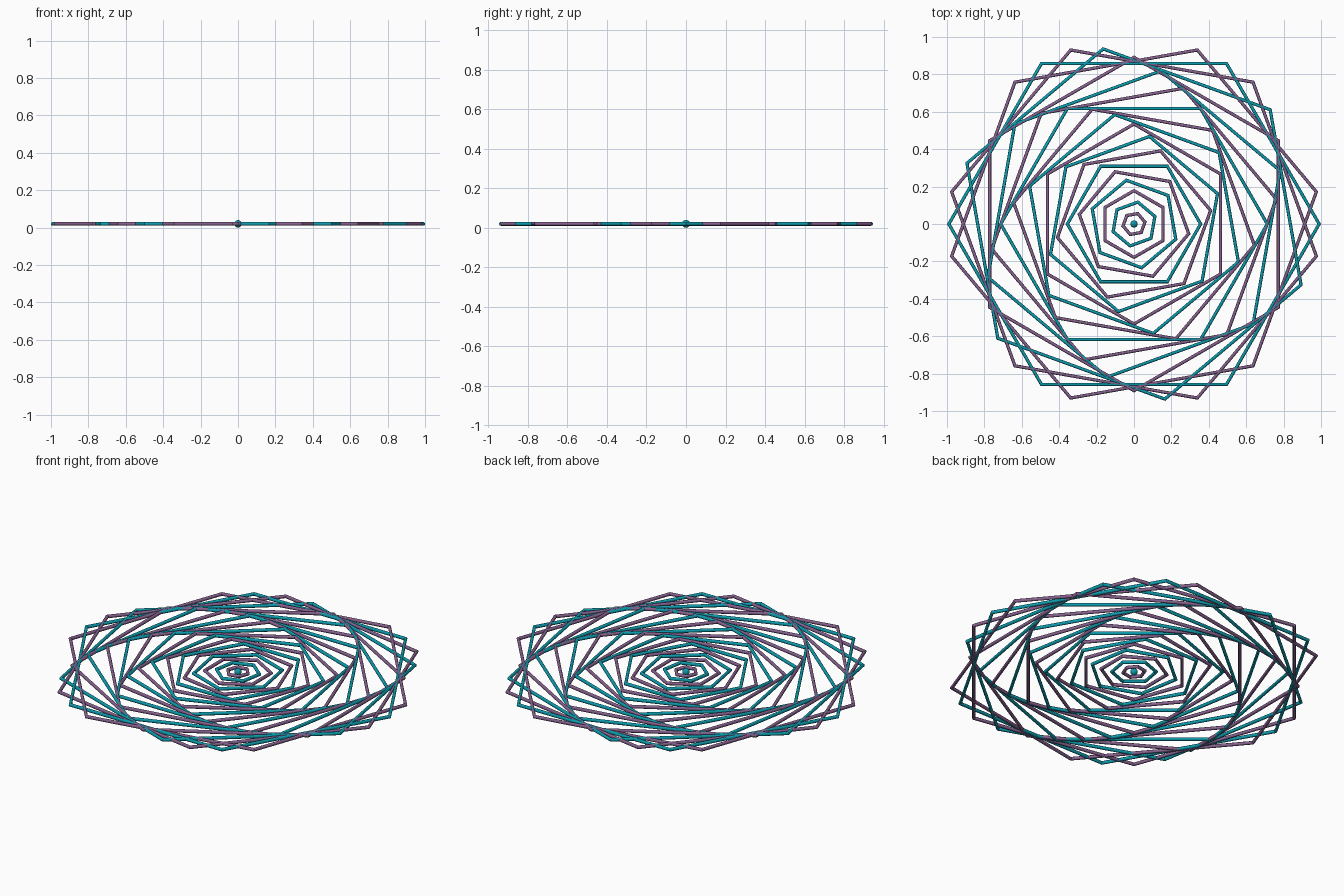
import bpy
from math import radians

if "Cube" in bpy.data.objects:
    bpy.data.objects.remove(bpy.data.objects["Cube"])

TUBE = 0.0099    # radius of each hexagon rod
STEP = 0.0594    # growth per ring
LIMIT = 0.99     # largest ring radius
Z = 0.02


def material(name, color):
    m = bpy.data.materials.new(name)
    m.diffuse_color = color
    m.use_nodes = True
    m.node_tree.nodes["Principled BSDF"].inputs["Base Color"].default_value = m.diffuse_color
    return m


teal = material("teal", (0.004, 0.33, 0.42, 1))
purple = material("purple", (0.24, 0.12, 0.27, 1))

# Nested hexagon rings, each turned 10 degrees and growing up to the limit
for i in range(1, 20):
    bpy.ops.mesh.primitive_torus_add(
        major_segments=6, minor_segments=12,
        major_radius=min(STEP * i, LIMIT), minor_radius=TUBE,
        location=(0, 0, Z), rotation=(0, 0, radians(10 * i)))
    ring = bpy.context.object
    ring.name = f"hexagon_ring_{i:02d}"
    ring.data.materials.append(purple if i % 2 else teal)
    bpy.ops.object.shade_smooth_by_angle(angle=radians(35))

# Small bead in the middle
bpy.ops.mesh.primitive_uv_sphere_add(segments=16, ring_count=8, radius=Z, location=(0, 0, Z))
bead = bpy.context.object
bead.name = "centre_bead"
bead.data.materials.append(teal)
bpy.ops.object.shade_smooth_by_angle(angle=radians(35))
